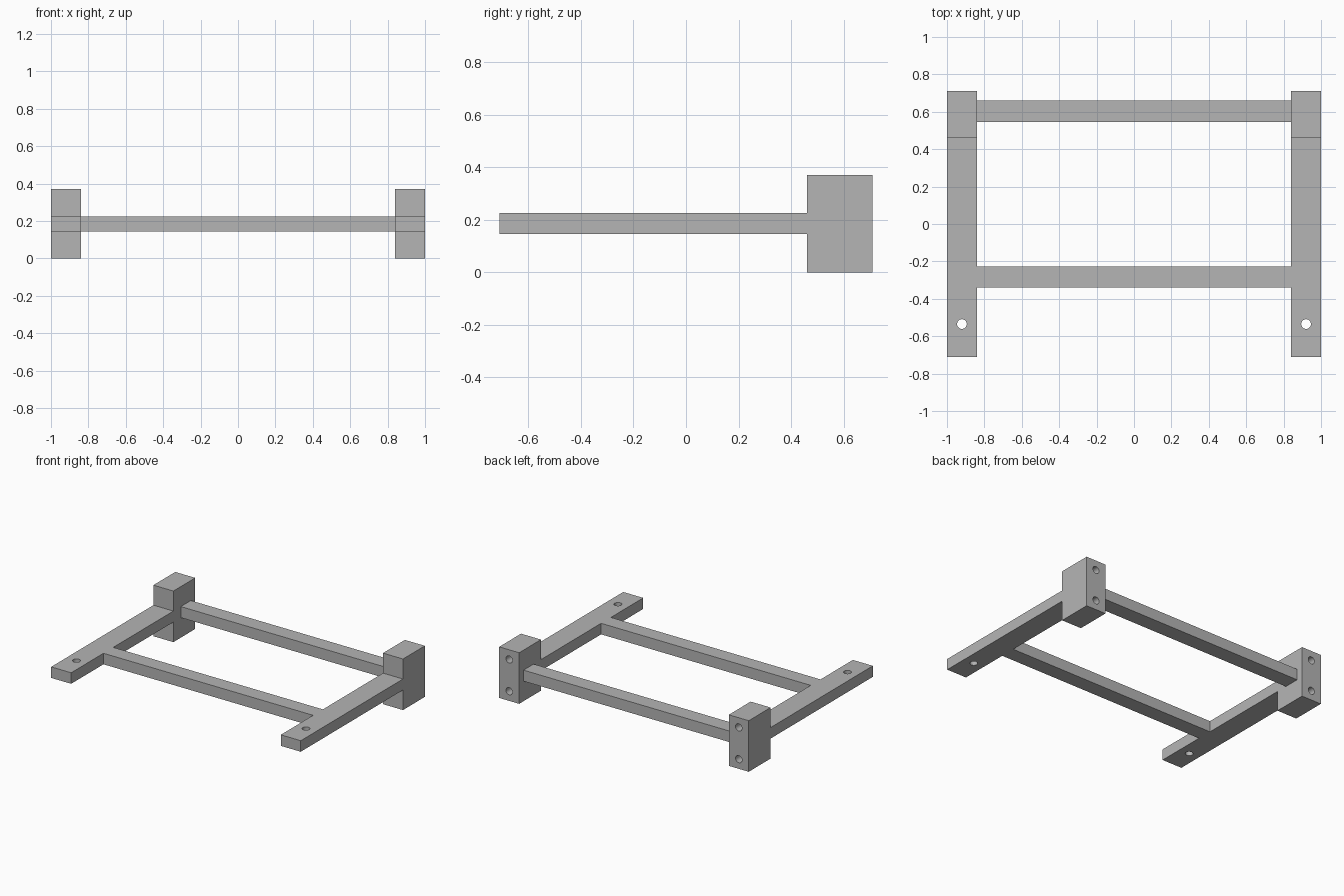
import bpy, bmesh
from math import radians
from mathutils import Matrix, Vector

cube = bpy.data.objects.get("Cube")
if cube:
    bpy.data.objects.remove(cube, do_unlink=True)

# Main dimensions
INNER, OUTER = 0.84, 1.0
FRONT, STEP, BACK = -0.71, 0.46, 0.71
LOW, HIGH, TOP = 0.145, 0.225, 0.37
HOLE_RADIUS = 0.026
HOLE_X = (INNER + OUTER) / 2

grey = bpy.data.materials.new("plain grey")
grey.use_nodes = True
grey.diffuse_color = (0.46, 0.46, 0.46, 1)
grey.node_tree.nodes["Principled BSDF"].inputs["Base Color"].default_value = grey.diffuse_color


def make_object(name, bm):
    bmesh.ops.recalc_face_normals(bm, faces=bm.faces)
    mesh = bpy.data.meshes.new(name)
    bm.to_mesh(mesh)
    bm.free()
    mesh.materials.append(grey)
    obj = bpy.data.objects.new(name, mesh)
    bpy.context.collection.objects.link(obj)
    return obj


def extrude_profile(name, profile, x0, x1):
    """Extrude a (y, z) outline along x."""
    bm = bmesh.new()
    face = bm.faces.new([bm.verts.new((x0, y, z)) for y, z in profile])
    result = bmesh.ops.extrude_face_region(bm, geom=[face])
    verts = [v for v in result["geom"] if isinstance(v, bmesh.types.BMVert)]
    bmesh.ops.translate(bm, verts=verts, vec=(x1 - x0, 0, 0))
    return make_object(name, bm)


def add_cylinder(bm, centre, axis, depth):
    turn = Vector(axis).to_track_quat("Z", "Y").to_matrix().to_4x4()
    bmesh.ops.create_cone(bm, cap_ends=True, segments=32, radius1=HOLE_RADIUS,
                          radius2=HOLE_RADIUS, depth=depth,
                          matrix=Matrix.Translation(centre) @ turn)


# Side rails: thin arm running into a tall block at the back
rail_profile = [(FRONT, LOW), (STEP, LOW), (STEP, 0), (BACK, 0),
                (BACK, TOP), (STEP, TOP), (STEP, HIGH), (FRONT, HIGH)]

for side, sign in (("left", 1), ("right", -1)):
    rail = extrude_profile(side + "_rail", rail_profile, sign * INNER, sign * OUTER)

    # One through hole in the arm, two blind holes in the block's back
    bm = bmesh.new()
    add_cylinder(bm, (sign * HOLE_X, -0.535, HIGH), (0, 0, 1), 0.4)
    for z in (0.07, 0.3):
        add_cylinder(bm, (sign * HOLE_X, BACK, z), (0, 1, 0), 0.3)
    cutter = make_object(side + "_hole_cutter", bm)
    cutter.hide_render = True

    cut = rail.modifiers.new("holes", "BOOLEAN")
    cut.operation = "DIFFERENCE"
    cut.solver = "EXACT"
    cut.object = cutter
    bpy.ops.object.select_all(action="DESELECT")
    rail.select_set(True)
    bpy.context.view_layer.objects.active = rail
    bpy.ops.object.modifier_apply(modifier=cut.name)
    bpy.data.objects.remove(cutter, do_unlink=True)
    bpy.ops.object.shade_smooth_by_angle(angle=radians(30))

# Cross bars between the rails
for name, y0, y1 in (("front_cross_bar", -0.34, -0.228), ("back_cross_bar", 0.545, 0.66)):
    extrude_profile(name, [(y0, LOW), (y1, LOW), (y1, HIGH), (y0, HIGH)], -INNER, INNER)
